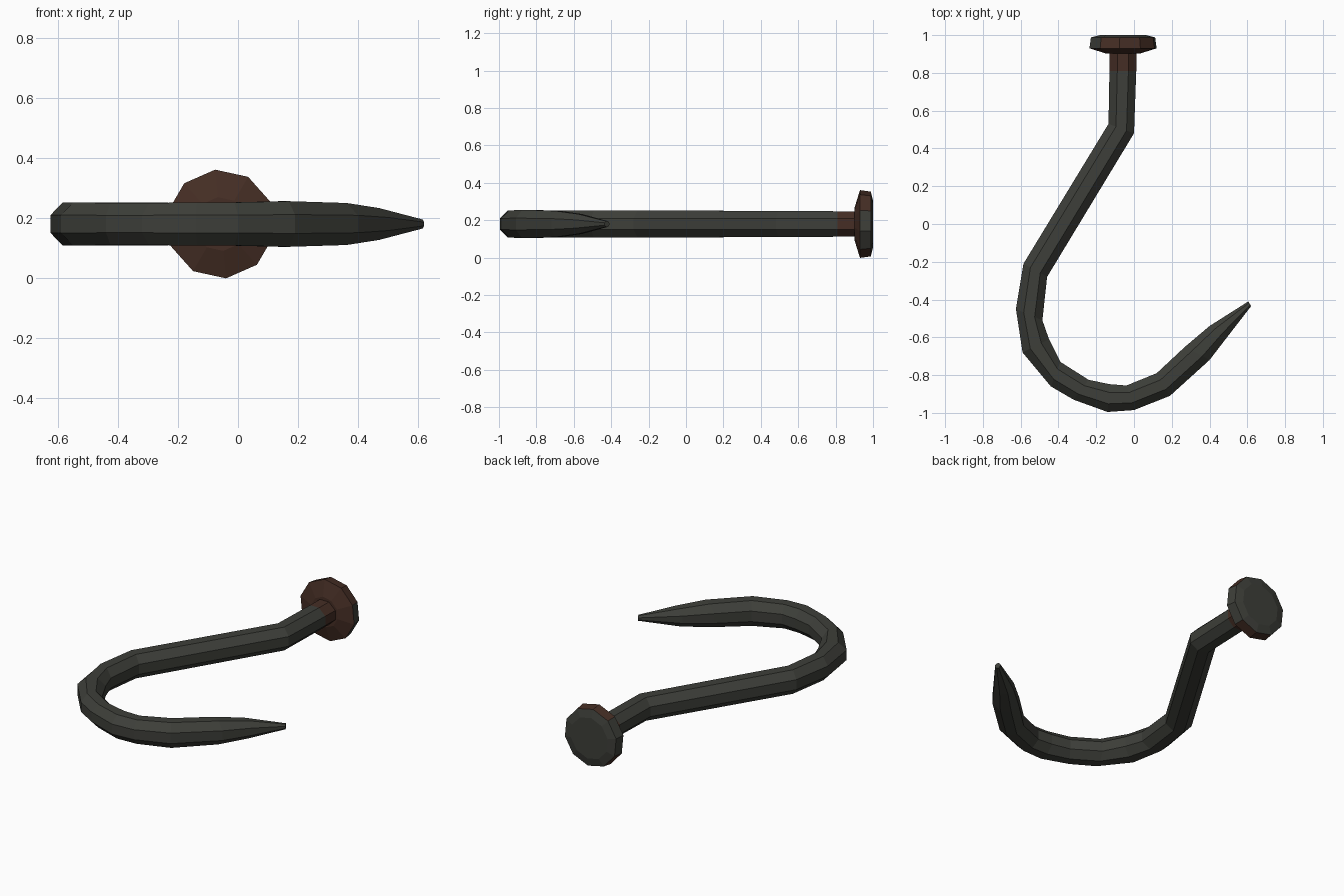
import bpy, bmesh, math
from mathutils import Vector

cube = bpy.data.objects.get("Cube")
if cube:
    bpy.data.objects.remove(cube)

MID_Z = 0.18


def material(name, rgb):
    m = bpy.data.materials.new(name)
    m.use_nodes = True
    m.diffuse_color = (*rgb, 1)
    bsdf = m.node_tree.nodes["Principled BSDF"]
    bsdf.inputs["Base Color"].default_value = (*rgb, 1)
    bsdf.inputs["Roughness"].default_value = 0.8
    return m


iron = material("dark iron", (0.047, 0.049, 0.041))
rust = material("rust brown", (0.060, 0.027, 0.018))


def loft(name, rings, is_rust):
    """Skin a list of equal point rings, cap both ends, colour faces by rule."""
    bm = bmesh.new()
    loops = [[bm.verts.new(p) for p in ring] for ring in rings]
    for a, b in zip(loops, loops[1:]):
        for i in range(len(a)):
            j = (i + 1) % len(a)
            bm.faces.new((a[i], a[j], b[j], b[i]))
    bm.faces.new(loops[0])
    bm.faces.new(loops[-1])
    bmesh.ops.recalc_face_normals(bm, faces=bm.faces)
    bm.normal_update()
    for f in bm.faces:
        f.material_index = int(is_rust(f.calc_center_median(), f.normal))
    mesh = bpy.data.meshes.new(name)
    bm.to_mesh(mesh)
    bm.free()
    mesh.materials.append(iron)
    mesh.materials.append(rust)
    obj = bpy.data.objects.new(name, mesh)
    bpy.context.collection.objects.link(obj)
    return obj


# Bent shank: outer edge, inner edge and half height at each bend
bends = [
    ((-0.13, 0.93), (0.015, 0.93), 0.068),
    ((-0.13, 0.81), (0.012, 0.81), 0.068),
    ((-0.135, 0.53), (0.0, 0.48), 0.07),
    ((-0.585, -0.21), (-0.46, -0.28), 0.072),
    ((-0.625, -0.45), (-0.485, -0.51), 0.072),
    ((-0.59, -0.68), (-0.45, -0.61), 0.072),
    ((-0.44, -0.86), (-0.39, -0.73), 0.07),
    ((-0.32, -0.93), (-0.24, -0.825), 0.07),
    ((-0.14, -0.995), (-0.13, -0.848), 0.072),
    ((0.0, -0.985), (-0.04, -0.855), 0.072),
    ((0.19, -0.91), (0.12, -0.79), 0.076),
    ((0.40, -0.72), (0.27, -0.65), 0.07),
    ((0.50, -0.59), (0.40, -0.54), 0.053),
    ((0.62, -0.435), (0.605, -0.41), 0.015),
]


def shank_ring(outer, inner, height, sides=8):
    o, i = Vector(outer), Vector(inner)
    centre, half = (o + i) / 2, (o - i) / 2
    grow = 1 / math.cos(math.pi / sides)
    ring = []
    for k in range(sides):
        a = (k + 0.5) * math.tau / sides
        p = centre + half * math.cos(a) * grow
        ring.append((p.x, p.y, MID_Z + height * math.sin(a) * grow))
    return ring


loft("hook_shank", [shank_ring(*b) for b in bends],
     lambda c, n: c.y > 0.81)


# Flat nail head: ten-sided disc with chamfered faces
def head_ring(y, radius, sides=10):
    angles = [(k + 0.5) * math.tau / sides + 0.1 for k in range(sides)]
    return [(-0.058 + radius * math.cos(a), y, MID_Z + radius * math.sin(a))
            for a in angles]


def head_rust(c, n):
    if n.y < -0.5:
        return True
    on_rim = abs(n.y) < 0.5
    return on_rim and abs(n.z) > 0.5 and not (n.z > 0 and n.x < -0.5)


loft("nail_head",
     [head_ring(y, r) for y, r in
      ((0.902, 0.09), (0.93, 0.182), (0.988, 0.174), (1.0, 0.125))],
     head_rust)
